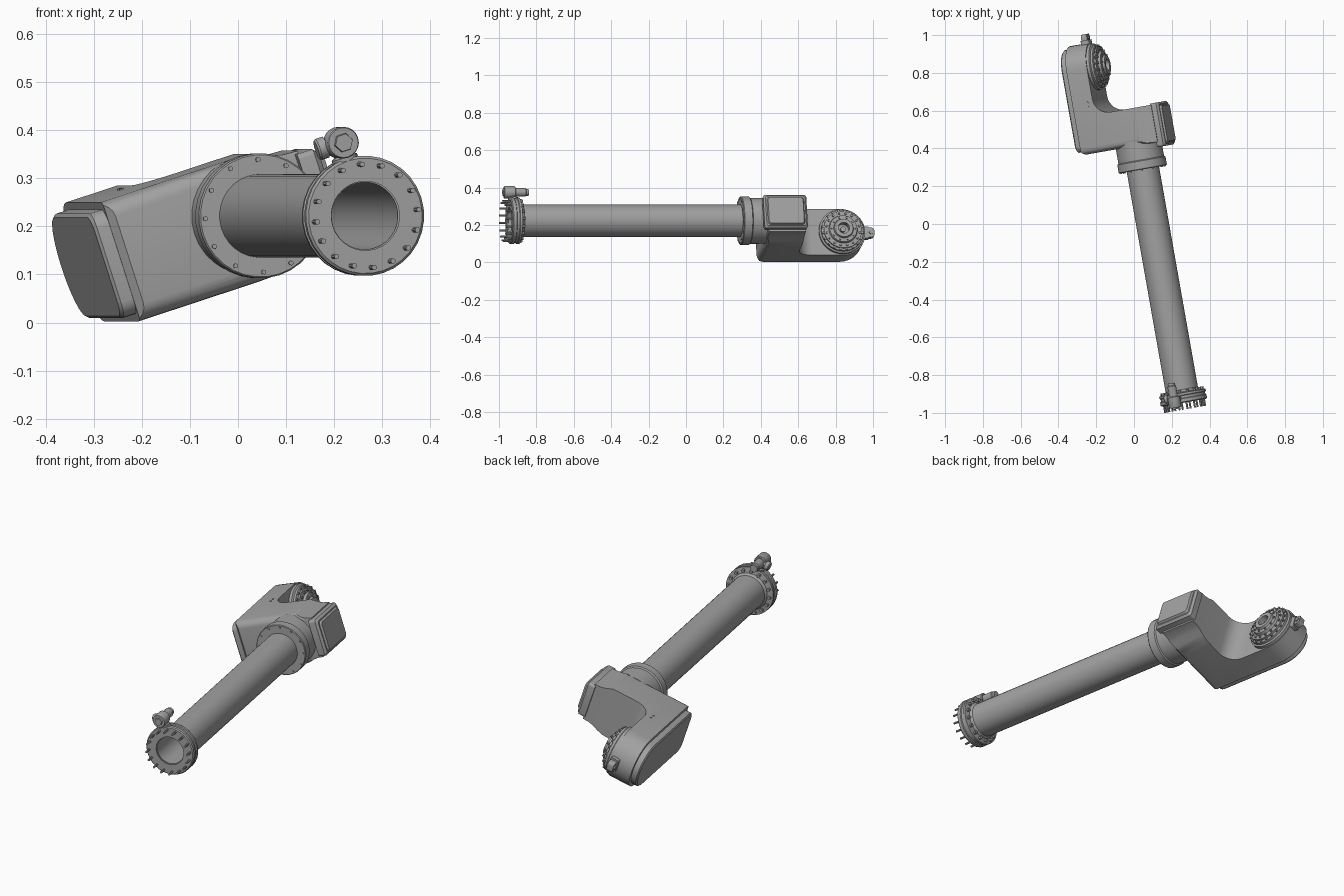
import bpy, bmesh
from math import sin, cos, pi, radians
from mathutils import Matrix, Vector

cube = bpy.data.objects.get("Cube")
if cube:
    bpy.data.objects.remove(cube)

# Link frame: y runs along the tube, x across the elbow, tilted and rolled
FRAME = (Matrix.Translation((0.01, 0.5, 0.222))
         @ Matrix.Rotation(radians(10), 4, 'Z')
         @ Matrix.Rotation(radians(-18), 4, 'Y'))
ALONG_Y = Matrix.Rotation(-pi / 2, 4, 'X')
ALONG_X = Matrix.Rotation(pi / 2, 4, 'Y')
ALONG_Z = Matrix.Identity(4)

metal = bpy.data.materials.new("grey_metal")
metal.use_nodes = True
metal.diffuse_color = (0.36, 0.36, 0.36, 1)
metal.node_tree.nodes["Principled BSDF"].inputs["Base Color"].default_value = metal.diffuse_color


def finish(name, bm):
    bmesh.ops.remove_doubles(bm, verts=bm.verts, dist=1e-5)
    bmesh.ops.recalc_face_normals(bm, faces=bm.faces)
    mesh = bpy.data.meshes.new(name)
    bm.to_mesh(mesh)
    bm.free()
    mesh.materials.append(metal)
    ob = bpy.data.objects.new(name, mesh)
    ob.matrix_world = FRAME
    bpy.context.collection.objects.link(ob)
    return ob


def skin(bm, rings, closed=False):
    """Join rings of points with quads; cap the ends unless closed."""
    rows = [[bm.verts.new(p) for p in ring] for ring in rings]
    n = len(rows[0])
    pairs = list(zip(rows, rows[1:])) + ([(rows[-1], rows[0])] if closed else [])
    for a, b in pairs:
        for i in range(n):
            j = (i + 1) % n
            bm.faces.new((a[i], a[j], b[j], b[i]))
    if not closed:
        bm.faces.new(rows[0])
        bm.faces.new(rows[-1])


def turn(bm, profile, place, sides=32, closed=False):
    """Revolve (radius, height) points around the axis of place."""
    skin(bm, [[place @ Vector((r * cos(2 * pi * i / sides), r * sin(2 * pi * i / sides), h))
               for i in range(sides)] for r, h in profile], closed)


def turned(name, profile, place, sides=32, closed=False):
    bm = bmesh.new()
    turn(bm, profile, place, sides, closed)
    return finish(name, bm)


def bolts(name, place, count, ring, r, h0, h1, sides=8):
    bm = bmesh.new()
    for i in range(count):
        a = 2 * pi * (i + 0.5) / count
        spot = place @ Matrix.Translation((ring * cos(a), ring * sin(a), 0))
        turn(bm, [(r, h0), (r, h1)], spot, sides)
    return finish(name, bm)


def prism(name, outline, to3d, a, b):
    bm = bmesh.new()
    skin(bm, [[to3d(p, q, t) for p, q in outline] for t in (a, b)])
    return finish(name, bm)


def arc(cx, cy, r, a0, a1, n=8):
    return [(cx + r * cos(radians(a0 + (a1 - a0) * i / n)),
             cy + r * sin(radians(a0 + (a1 - a0) * i / n))) for i in range(n + 1)]


def rounded_rect(x0, x1, y0, y1, r):
    return (arc(x1 - r, y1 - r, r, 0, 90, 4) + arc(x0 + r, y1 - r, r, 90, 180, 4)
            + arc(x0 + r, y0 + r, r, 180, 270, 4) + arc(x1 - r, y0 + r, r, 270, 360, 4))


def side_outline(inset):
    """Side shape of the arm: round at the joint, soft corners at the elbow."""
    r, y, z, front = 0.13 - inset, 0.365, -0.008, -0.085 + inset
    return (arc(y, z, r, -90, 90, 16)
            + arc(front + 0.035, z + r - 0.035, 0.035, 90, 180, 5)
            + arc(front + 0.035, z - r + 0.035, 0.035, 180, 270, 5))


# Elbow housing: three outlines crossed with each other
plan = ([(-0.285, -0.07), (-0.27, -0.085), (0.138, -0.085), (0.138, 0.115)]
        + arc(-0.085, 0.2, 0.085, 270, 180)
        + [(-0.17, 0.6), (-0.285, 0.6)])
waist = [(-0.3, 0.13), (-0.02, 0.13), (0.02, 0.128), (0.05, 0.119), (0.08, 0.106),
         (0.105, 0.099), (0.15, 0.097)]
waist += [(x, -z - 0.008) for x, z in reversed(waist)]
housing = prism("elbow_housing", plan, lambda p, q, t: (p, q, t), -0.2, 0.2)
cutters = [prism("side_cutter", side_outline(0), lambda p, q, t: (t, p, q), -0.4, 0.3),
           prism("waist_cutter", waist, lambda p, q, t: (p, t, q), -0.3, 0.8)]
for c in cutters:
    c.hide_render = True
    mod = housing.modifiers.new("cross", 'BOOLEAN')
    mod.operation, mod.solver, mod.object = 'INTERSECT', 'EXACT', c
bpy.context.view_layer.update()
baked = bpy.data.meshes.new_from_object(
    housing.evaluated_get(bpy.context.evaluated_depsgraph_get()))
housing.modifiers.clear()
housing.data = baked
for c in cutters:
    bpy.data.objects.remove(c)

# Cover on the outside of the arm, with a chamfered rim
bm = bmesh.new()
skin(bm, [[(x, p, q) for p, q in side_outline(i)]
          for x, i in ((-0.28, 0.016), (-0.312, 0.016), (-0.318, 0.022))])
finish("arm_cover", bm)

# Square cover at the short end of the elbow
bm = bmesh.new()
skin(bm, [[(x, p, q) for p, q in rounded_rect(-0.112 + i, 0.122 - i, -0.094 + i, 0.092 - i, 0.012)]
          for x, i in ((0.13, 0), (0.165, 0), (0.176, 0.01), (0.176, 0.017), (0.186, 0.022))])
finish("elbow_cover", bm)

# Shoulder collar where the tube enters the housing
turned("collar", [(0.108, -0.214), (0.127, -0.214), (0.13, -0.21), (0.13, -0.168),
                  (0.123, -0.163), (0.123, -0.06)], ALONG_Y)
bolts("collar_bolts", ALONG_Y, 12, 0.117, 0.005, -0.219, -0.2)

# Hollow tube and its end flange
turned("tube", [(0.07, -1.46), (0.087, -1.46), (0.087, -0.2), (0.07, -0.2)], ALONG_Y, 32, True)
turned("end_flange", [(0.072, -1.468), (0.12, -1.468), (0.125, -1.463), (0.125, -1.446),
                      (0.12, -1.443), (0.12, -1.43), (0.125, -1.427), (0.125, -1.415),
                      (0.096, -1.41), (0.085, -1.395)], ALONG_Y, 32, True)
bolts("flange_studs", ALONG_Y, 16, 0.108, 0.0055, -1.504, -1.46)
bolts("flange_nuts", ALONG_Y, 16, 0.108, 0.009, -1.42, -1.4, 6)

# Small valve on top of the flange, with a hex socket in its front
TOP = Matrix.Translation((0, 0, 0.16)) @ ALONG_Y
turned("valve_body", [(0.031, -1.487), (0.033, -1.483), (0.033, -1.43), (0.029, -1.426),
                      (0.023, -1.426), (0.023, -1.372), (0.019, -1.368), (0.019, -1.355)], TOP, 20)
turned("valve_hex", [(0.021, -1.484), (0.019, -1.494)], TOP, 6)
SIDE = Matrix.Translation((0, -1.435, 0.16)) @ ALONG_X
turned("valve_side_port", [(0.02, -0.05), (0.023, -0.046), (0.023, -0.03), (0.018, -0.028),
                           (0.018, 0)], SIDE, 16)
STEM = Matrix.Translation((0, -1.44, 0)) @ ALONG_Z
turned("valve_stem", [(0.028, 0.11), (0.028, 0.128), (0.02, 0.132), (0.02, 0.16)], STEM, 16)

# Joint: stacked rings on the inner face of the arm, with a bored hub
JOINT = Matrix.Translation((0, 0.365, -0.008)) @ ALONG_X
turned("joint_rings", [(0.124, -0.18), (0.124, -0.155), (0.115, -0.15), (0.115, -0.138),
                       (0.103, -0.134), (0.103, -0.124), (0.078, -0.122), (0.074, -0.108),
                       (0.054, -0.106), (0.05, -0.094), (0.03, -0.094), (0.03, -0.13),
                       (0.03, -0.18)], JOINT, 32, True)
turned("joint_core", [(0.032, -0.18), (0.032, -0.13), (0.015, -0.13), (0.015, -0.118)], JOINT, 16)
bolts("joint_outer_bolts", JOINT, 20, 0.109, 0.006, -0.145, -0.128)
bolts("joint_inner_bolts", JOINT, 16, 0.09, 0.006, -0.13, -0.115)
bolts("joint_hub_bolts", JOINT, 10, 0.063, 0.005, -0.115, -0.1)

# Lug on the rounded end of the arm, with a pivot pin
prism("end_lug", rounded_rect(-0.212, -0.168, -0.042, 0.026, 0.008),
      lambda p, q, t: (p, t, q), 0.48, 0.512)
prism("lug_tip", rounded_rect(0.49, 0.544, -0.034, 0.018, 0.014),
      lambda p, q, t: (t, p, q), -0.206, -0.174)
turned("lug_pin", [(0.011, -0.212), (0.011, -0.168)],
       Matrix.Translation((0, 0.526, -0.008)) @ ALONG_X, 12)

# Small screws on the upper face of the arm
for y in (0.16, 0.185):
    turned("arm_screw", [(0.005, 0.115), (0.005, 0.125)],
           Matrix.Translation((-0.2, y, 0)) @ ALONG_Z, 8)

# Smooth round surfaces, keep edges crisp
for ob in bpy.context.scene.objects:
    if ob.type == 'MESH' and ob.name in bpy.context.view_layer.objects:
        ob.select_set(True)
        bpy.context.view_layer.objects.active = ob
bpy.ops.object.shade_smooth_by_angle(angle=radians(30))
